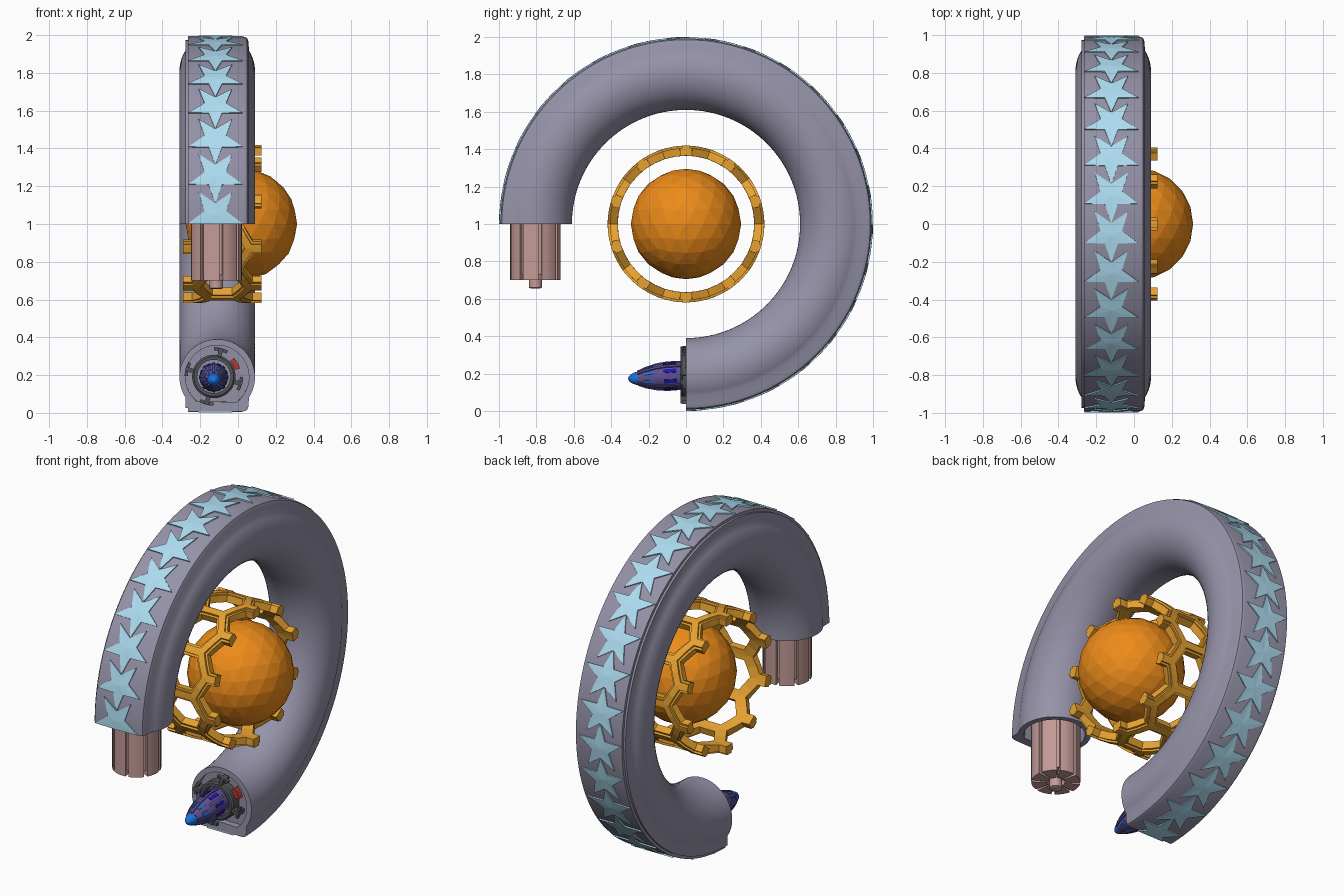
import bpy, bmesh
from math import sin, cos, pi, sqrt, radians
from mathutils import Vector, Matrix

if "Cube" in bpy.data.objects:
    bpy.data.objects.remove(bpy.data.objects["Cube"])

CX, RC = -0.11, 0.81          # tube axis x, tube centre radius
END = radians(270)


def mat(name, rgb):
    m = bpy.data.materials.new(name)
    m.diffuse_color = (*rgb, 1)
    m.use_nodes = True
    m.node_tree.nodes["Principled BSDF"].inputs["Base Color"].default_value = m.diffuse_color
    return m


GREY = mat("tube_grey", (0.30, 0.29, 0.39))
BLUE = mat("star_blue", (0.42, 0.72, 0.88))
PINK = mat("engine_pink", (0.55, 0.33, 0.31))
CAGE = mat("cage_amber", (0.80, 0.36, 0.03))
ORANGE = mat("core_orange", (0.85, 0.26, 0.01))
DARK = mat("ring_dark", (0.08, 0.09, 0.10))
PURPLE = mat("pod_purple", (0.12, 0.08, 0.28))
TIP = mat("tip_blue", (0.01, 0.16, 0.70))
WINDOW = mat("window_blue", (0.01, 0.01, 0.45))
RED = mat("red", (0.45, 0.04, 0.03))


def finish(name, bm, material, smooth=None, place=None):
    bmesh.ops.recalc_face_normals(bm, faces=bm.faces)
    me = bpy.data.meshes.new(name)
    bm.to_mesh(me)
    bm.free()
    me.materials.append(material)
    ob = bpy.data.objects.new(name, me)
    bpy.context.collection.objects.link(ob)
    if place:
        ob.matrix_world = place
    if smooth:
        bpy.ops.object.select_all(action='DESELECT')
        ob.select_set(True)
        bpy.context.view_layer.objects.active = ob
        bpy.ops.object.shade_smooth_by_angle(angle=radians(smooth))
    return ob


def skin(bm, rings, closed=False):
    """Bridge equal-length vertex rings, capping both ends unless closed."""
    loops = [[bm.verts.new(p) for p in r] for r in rings]
    n = len(loops[0])
    pairs = list(zip(loops, loops[1:])) + ([(loops[-1], loops[0])] if closed else [])
    for a, b in pairs:
        for i in range(n):
            bm.faces.new((a[i], a[(i + 1) % n], b[(i + 1) % n], b[i]))
    if not closed:
        bm.faces.new(loops[0])
        bm.faces.new(loops[-1])


def lathe(bm, prof, n=32, closed=False):
    skin(bm, [[(r * cos(2 * pi * i / n), r * sin(2 * pi * i / n), z) for i in range(n)]
              for r, z in prof], closed)


def sector(bm, r0, r1, a0, a1, z0, z1, n=4):
    angs = [a0 + (a1 - a0) * i / n for i in range(n + 1)]
    flat = [(r1 * cos(a), r1 * sin(a)) for a in angs] + \
           [(r0 * cos(a), r0 * sin(a)) for a in reversed(angs)]
    skin(bm, [[(x, y, z) for x, y in flat] for z in (z0, z1)])


def bend(x, r, t):
    return Vector((x, -r * cos(t), 1 + r * sin(t)))


# Curved tube: round section with a flat tread outside, recessed at both ends
a0 = radians(33)
section = [(0.2 * cos(a0 - (pi + 2 * a0) * i / 36), 0.2 * sin(a0 - (pi + 2 * a0) * i / 36))
           for i in range(37)]
section += [(-0.168, 0.165), (-0.155, 0.165), (-0.155, 0.182), (0.14, 0.182), (0.158, 0.175),
            (0.166, 0.155)]


def outer(t):
    return [bend(CX + x, RC + y, t) for x, y in section]


def bore(t):
    out = []
    for x, y in section:
        k = 0.168 / sqrt(x * x + y * y)
        out.append(bend(CX + x * k, RC + y * k, t))
    return out


bm = bmesh.new()
skin(bm, [bore(0.12), bore(0)] + [outer(END * i / 96) for i in range(97)]
     + [bore(END), bore(END - 0.04)])
finish("curved_tube", bm, GREY, 30)

# Five-pointed stars nested along the tread
bm = bmesh.new()
for k in range(23):
    tc = 0.05 + k * radians(12)
    pts = []
    for i in range(10):
        r = 0.15 if i % 2 == 0 else 0.06
        a = -pi / 2 + i * pi / 5
        pts.append((CX - 0.01 + r * cos(a), min(max(tc + r * sin(a), 0.0), END)))
    lo = [bm.verts.new(bend(x, 0.985, t)) for x, t in pts]
    hi = [bm.verts.new(bend(x, 0.999, t)) for x, t in pts]
    mid = bm.verts.new(bend(CX - 0.01, 1.0, tc))
    for i in range(10):
        j = (i + 1) % 10
        bm.faces.new((lo[i], lo[j], hi[j], hi[i]))
        bm.faces.new((hi[i], hi[j], mid))
finish("tread_stars", bm, BLUE)

# Fluted engine hanging from the upper end
at = Matrix.Translation((CX - 0.005, -RC + 0.005, 0))
bm = bmesh.new()
for k in range(8):
    a = k * pi / 4 + 0.2
    sector(bm, 0.05, 0.135, a + 0.07, a + pi / 4 - 0.07, 0.70, 1.09)
finish("engine_segments", bm, PINK, 30, at)
bm = bmesh.new()
lathe(bm, [(0.024, 0.655), (0.035, 0.66), (0.035, 0.73), (0.118, 0.73), (0.118, 1.09)])
finish("engine_core", bm, PINK, 30, at)

# Faceted core ball
bm = bmesh.new()
bmesh.ops.create_icosphere(bm, subdivisions=3, radius=0.295)
finish("core_ball", bm, ORANGE, place=Matrix.Translation((0.018, 0, 1)))


# Hexagonal lattice ring around the core
def cage(name, width, rad, thick):
    n, xc, xe = 10, -0.083, 0.2075
    p = 2 * pi * 0.39 / n
    s = p / sqrt(3)
    k = 1 - width / p
    hexa = [(0, -s), (p / 2, -s / 2), (p / 2, s / 2), (0, s), (-p / 2, s / 2), (-p / 2, -s / 2)]
    bm = bmesh.new()

    def quad(cu, cx, a, b, flip=1):
        pts = [a, b, (b[0] * k, b[1] * k), (a[0] * k, a[1] * k)]
        bm.faces.new([bm.verts.new((cu + u, flip * min(cx + x, xe), 0)) for u, x in pts])
    for c in range(n):
        for i in range(6):
            quad(c * p, 0, hexa[i], hexa[(i + 1) % 6])
        for f in (1, -1):
            for i in (0, 1, 4, 5):
                quad((c + 0.5) * p, 1.5 * s, hexa[i], hexa[(i + 1) % 6], f)
    bmesh.ops.remove_doubles(bm, verts=bm.verts, dist=0.0005)
    bmesh.ops.subdivide_edges(bm, edges=bm.edges, cuts=1, use_grid_fill=True)
    for v in bm.verts:
        u, x = v.co.x, v.co.y
        a = pi / 2 + u / 0.39
        v.co = (xc + x, rad * cos(a), 1 + rad * sin(a))
    bmesh.ops.remove_doubles(bm, verts=bm.verts, dist=0.0005)
    ob = finish(name, bm, CAGE)
    m = ob.modifiers.new("thickness", 'SOLIDIFY')
    m.thickness, m.offset = thick, 0


cage("cage_frame", 0.066, 0.386, 0.042)
cage("cage_ridge", 0.040, 0.411, 0.016)

# Pod at the lower end: built along z, laid to face -y with a slight droop
lay = Matrix.Translation((CX - 0.018, 0, 0.193)) @ Matrix.Rotation(radians(94), 4, 'X')
hull = [(0.066, -0.03), (0.072, 0.04), (0.073, 0.10), (0.066, 0.16), (0.05, 0.22), (0.034, 0.26)]
bm = bmesh.new()
lathe(bm, hull)
finish("pod_hull", bm, PURPLE, 35, lay)
bm = bmesh.new()
lathe(bm, [(0.036, 0.252), (0.034, 0.27), (0.024, 0.292), (0.012, 0.306), (0.002, 0.31)], 24)
finish("pod_tip", bm, TIP, 40, lay)


def bars(name, prof, lift, half, offset, material):
    bm = bmesh.new()
    for k in range(8):
        rot = Matrix.Rotation(k * pi / 4 + offset, 3, 'Z')
        skin(bm, [[rot @ Vector((r + d, w, z)) for d, w in
                   ((-0.01, -half), (lift, -half), (lift, half), (-0.01, half))]
                  for r, z in prof])
    finish(name, bm, material, place=lay)


bars("pod_ribs", hull, 0.006, 0.007, 0.0, PURPLE)
bars("pod_rear_windows", [(0.073, 0.05), (0.071, 0.12)], 0.003, 0.010, pi / 8, WINDOW)
bars("pod_front_windows", [(0.063, 0.17), (0.050, 0.22)], 0.003, 0.007, pi / 8, TIP)

# Dark collar with four clips, plus a small red block behind it
flat = Matrix.Translation((CX - 0.018, 0, 0.193)) @ Matrix.Rotation(pi / 2, 4, 'X')
bm = bmesh.new()
lathe(bm, [(0.088, -0.03), (0.115, -0.03), (0.115, 0.022), (0.105, 0.03), (0.088, 0.03)], 40, True)
for k in range(4):
    a = radians(75) + k * pi / 2
    sector(bm, 0.11, 0.155, a - 0.09, a + 0.09, -0.03, 0.03, 2)
    sector(bm, 0.138, 0.155, a - 0.25, a + 0.25, 0.0, 0.02, 4)
finish("pod_collar", bm, DARK, 30, flat)
bm = bmesh.new()
sector(bm, 0.117, 0.145, 0.3, 0.75, -0.03, 0.004, 3)
finish("red_block", bm, RED, place=flat)
